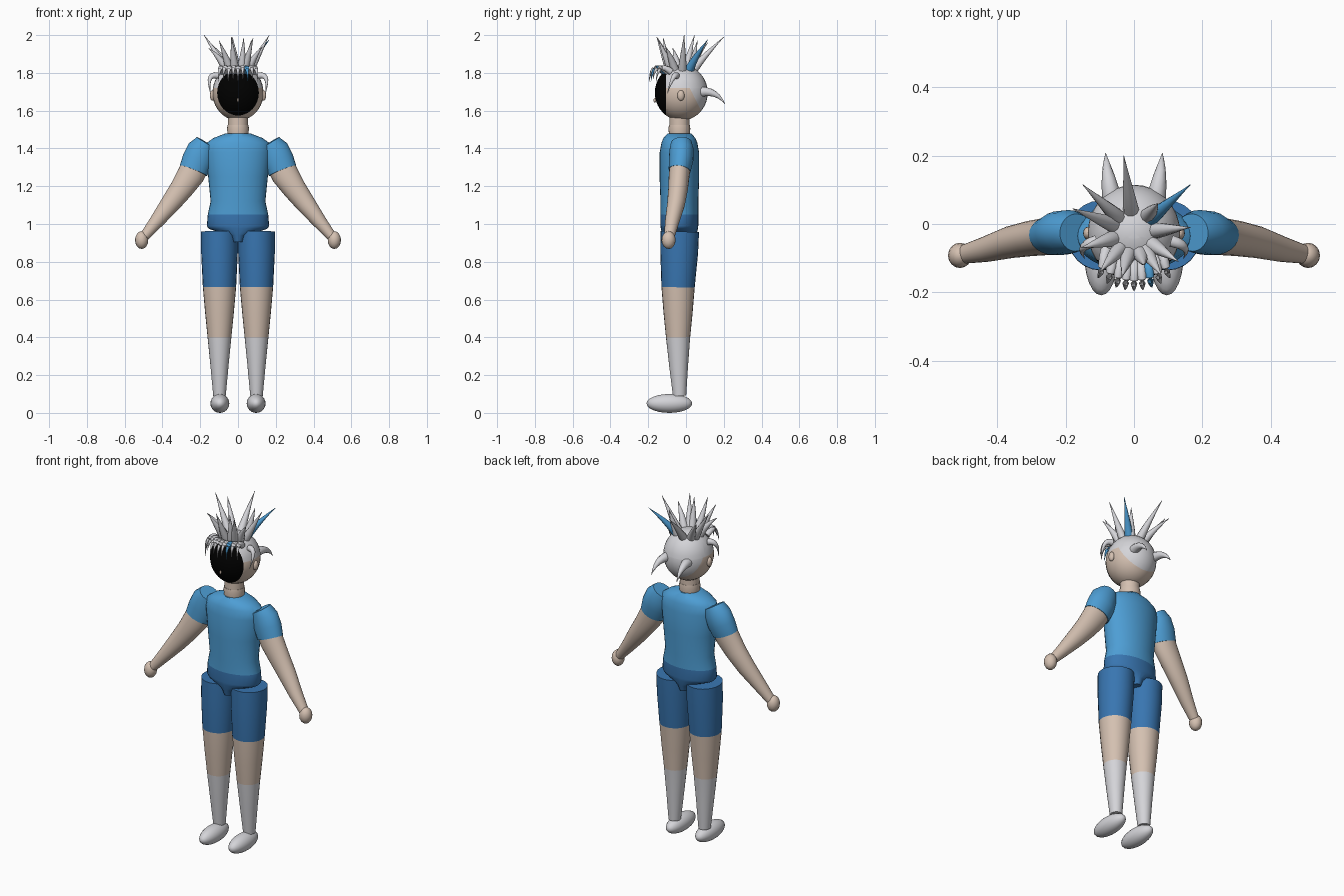
import bpy, bmesh, math
from mathutils import Vector

cube = bpy.data.objects.get("Cube")
if cube:
    bpy.data.objects.remove(cube, do_unlink=True)


def material(name, rgb):
    m = bpy.data.materials.new(name)
    m.use_nodes = True
    m.diffuse_color = (*rgb, 1)
    m.node_tree.nodes["Principled BSDF"].inputs["Base Color"].default_value = (*rgb, 1)
    return m


SKIN = material("skin", (0.66, 0.53, 0.44))
SHIRT = material("shirt_blue", (0.075, 0.34, 0.66))
SHORTS = material("shorts_blue", (0.04, 0.18, 0.44))
GREY = material("light_grey", (0.66, 0.66, 0.69))
BLACK = material("black", (0.0, 0.0, 0.0))


def finish(name, bm, mats, angle=40):
    bmesh.ops.recalc_face_normals(bm, faces=bm.faces)
    mesh = bpy.data.meshes.new(name)
    bm.to_mesh(mesh)
    bm.free()
    for m in mats:
        mesh.materials.append(m)
    ob = bpy.data.objects.new(name, mesh)
    bpy.context.collection.objects.link(ob)
    bpy.ops.object.select_all(action='DESELECT')
    ob.select_set(True)
    bpy.context.view_layer.objects.active = ob
    bpy.ops.object.shade_smooth_by_angle(angle=math.radians(angle))
    return ob


def loft(name, rings, mats, bands=None, sides=24):
    """Skin elliptical rings (centre, width radius, depth radius); bands pick materials."""
    bm = bmesh.new()
    pts = [Vector(r[0]) for r in rings]
    loops = []
    for i, (_, a, b) in enumerate(rings):
        t = (pts[min(i + 1, len(pts) - 1)] - pts[max(i - 1, 0)]).normalized()
        ref = Vector((0, 1, 0)) if abs(t.y) < 0.85 else Vector((0, 0, 1))
        v = (ref - t * ref.dot(t)).normalized()
        u = v.cross(t)
        loops.append([bm.verts.new(pts[i] + u * a * math.cos(k * math.tau / sides)
                                   + v * b * math.sin(k * math.tau / sides))
                      for k in range(sides)])
    for i in range(len(loops) - 1):
        for k in range(sides):
            n = (k + 1) % sides
            f = bm.faces.new((loops[i][k], loops[i][n], loops[i + 1][n], loops[i + 1][k]))
            f.material_index = bands[i] if bands else 0
    bm.faces.new(loops[0]).material_index = bands[0] if bands else 0
    bm.faces.new(loops[-1]).material_index = bands[-1] if bands else 0
    return finish(name, bm, mats)


def ellipsoid(name, centre, radii, mat, segments=24):
    bm = bmesh.new()
    bmesh.ops.create_uvsphere(bm, u_segments=segments, v_segments=segments // 2, radius=1)
    bmesh.ops.scale(bm, vec=radii, verts=bm.verts)
    bmesh.ops.translate(bm, vec=centre, verts=bm.verts)
    return finish(name, bm, [mat])


def spike(name, base, bend, tip, radius, mat=GREY):
    """Curved tapering lock of hair."""
    p, q, r = Vector(base), Vector(bend), Vector(tip)
    rings = []
    for i in range(8):
        t = i / 7
        w = max(radius * (1 - t ** 1.4), 0.001)
        rings.append((p * (1 - t) ** 2 + q * 2 * t * (1 - t) + r * t * t, w, w))
    return loft(name, rings, [mat], sides=10)


# Torso with the waist of the shorts
Y = -0.035
torso = [(0.905, 0.035, 0.08), (0.94, 0.055, 0.09), (0.975, 0.155, 0.098), (0.99, 0.165, 0.1),
         (1.05, 0.16, 0.1), (1.12, 0.145, 0.1), (1.25, 0.158, 0.105), (1.38, 0.172, 0.104),
         (1.43, 0.165, 0.095), (1.455, 0.13, 0.085), (1.48, 0.065, 0.062)]
loft("torso", [((0, Y, z), a, b) for z, a, b in torso], [SHORTS, SHIRT],
     [0] * 4 + [1] * 6, 32)

# Neck and its collar ring
loft("neck", [((0, Y, z), 0.053, 0.053) for z in (1.46, 1.59)], [SKIN])
loft("neck_ring", [((0, Y, z), r, r) for z, r in
                   ((1.475, 0.055), (1.505, 0.058), (1.525, 0.055))], [SKIN])

# Head: cut along the hairline and the dark face, then coloured by region
HC = Vector((0, -0.025, 1.695))
bm = bmesh.new()
bmesh.ops.create_uvsphere(bm, u_segments=32, v_segments=20, radius=1)
bmesh.ops.scale(bm, vec=(0.135, 0.14, 0.147), verts=bm.verts)
bmesh.ops.translate(bm, vec=HC, verts=bm.verts)
nape, nape_n = Vector((0, 0.02, 1.72)), Vector((0, 0.12, 0.06))
for co, no in (((0, -0.105, 0), (0, 1, 0)), ((0, 0, 1.72), (0, 0, 1)), (nape, nape_n)):
    bmesh.ops.bisect_plane(bm, geom=bm.verts[:] + bm.edges[:] + bm.faces[:],
                           plane_co=co, plane_no=no)
for f in bm.faces:
    c = f.calc_center_median()
    if c.y < -0.105:
        f.material_index = 2
    elif c.z > 1.72 or (c - nape).dot(nape_n) > 0:
        f.material_index = 1
finish("head", bm, [SKIN, GREY, BLACK])
ellipsoid("nose", (0, -0.165, 1.655), (0.005, 0.007, 0.012), SKIN, 12)

# Crown of upright spikes
crown = [(-0.03, 0.2, 1.99), (0.165, 0.115, 1.975), (-0.15, 0.115, 1.96), (-0.18, 0.045, 2.0),
         (0.165, -0.01, 2.0), (-0.155, -0.07, 1.93), (0.13, -0.11, 1.94), (-0.1, -0.14, 1.97),
         (0.08, -0.15, 1.985), (-0.035, -0.155, 1.99), (0.03, -0.12, 1.985), (0.07, 0.06, 1.97)]
for i, tip in enumerate(crown):
    d = Vector((tip[0], tip[1] - HC.y, 0))
    out = d.normalized()
    base = HC + out * 0.06 + Vector((0, 0, 0.115))
    bend = HC + out * (0.06 + d.length * 0.25) + Vector((0, 0, 0.19))
    spike(f"crown_spike_{i + 1}", base, bend, tip, 0.024, SHIRT if i == 1 else GREY)

# Fringe of short locks falling over the brow
for i in range(9):
    x = (i - 4) * 0.024
    back = x * x * 4
    drop = 0.012 * (i % 2)
    spike(f"fringe_lock_{i + 1}", (x * 0.85, -0.115 + back, 1.805),
          (x, -0.185 + back, 1.865), (x * 1.1, -0.195 + back, 1.755 + drop),
          0.018, SHIRT if i == 6 else GREY)

for s, side in ((1, "left"), (-1, "right")):
    # Nape horns, sideburns and ears
    spike(f"{side}_nape_horn", (s * 0.06, 0.05, 1.695), (s * 0.08, 0.155, 1.72),
          (s * 0.083, 0.207, 1.635), 0.03)
    spike(f"{side}_sideburn", (s * 0.11, -0.05, 1.785), (s * 0.17, -0.065, 1.80),
          (s * 0.145, -0.1, 1.69), 0.018)
    ellipsoid(f"{side}_ear", (s * 0.135, -0.027, 1.68), (0.014, 0.019, 0.028), SKIN, 16)

    # Arm: sleeve, bare forearm and hand
    loft(f"{side}_sleeve", [((s * 0.17, -0.025, 1.432), 0.055, 0.055),
                            ((s * 0.192, -0.023, 1.395), 0.076, 0.064),
                            ((s * 0.213, -0.026, 1.34), 0.082, 0.065),
                            ((s * 0.236, -0.034, 1.282), 0.077, 0.058)], [SHIRT])
    loft(f"{side}_arm", [((s * 0.225, -0.03, 1.31), 0.073, 0.055),
                         ((s * 0.25, -0.036, 1.26), 0.072, 0.055),
                         ((s * 0.3, -0.042, 1.185), 0.062, 0.052),
                         ((s * 0.36, -0.053, 1.105), 0.052, 0.047),
                         ((s * 0.43, -0.073, 1.015), 0.038, 0.038),
                         ((s * 0.495, -0.088, 0.935), 0.026, 0.028)], [SKIN])
    ellipsoid(f"{side}_hand", (s * 0.51, -0.092, 0.915), (0.035, 0.037, 0.047), SKIN, 16)

    # Leg: shorts, bare knee and sock in one tapering form
    leg = [(0.96, -0.033, 0.097, 0.102), (0.85, -0.036, 0.097, 0.1), (0.665, -0.042, 0.088, 0.088),
           (0.53, -0.042, 0.076, 0.077), (0.4, -0.042, 0.063, 0.064), (0.25, -0.039, 0.048, 0.05),
           (0.09, -0.034, 0.033, 0.035)]
    loft(f"{side}_leg", [((s * 0.098, y, z), a, b) for z, y, a, b in leg],
         [SHORTS, SKIN, GREY], [0, 0, 1, 1, 2, 2])
    ellipsoid(f"{side}_foot", (s * 0.096, -0.088, 0.05), (0.05, 0.121, 0.05), GREY)
